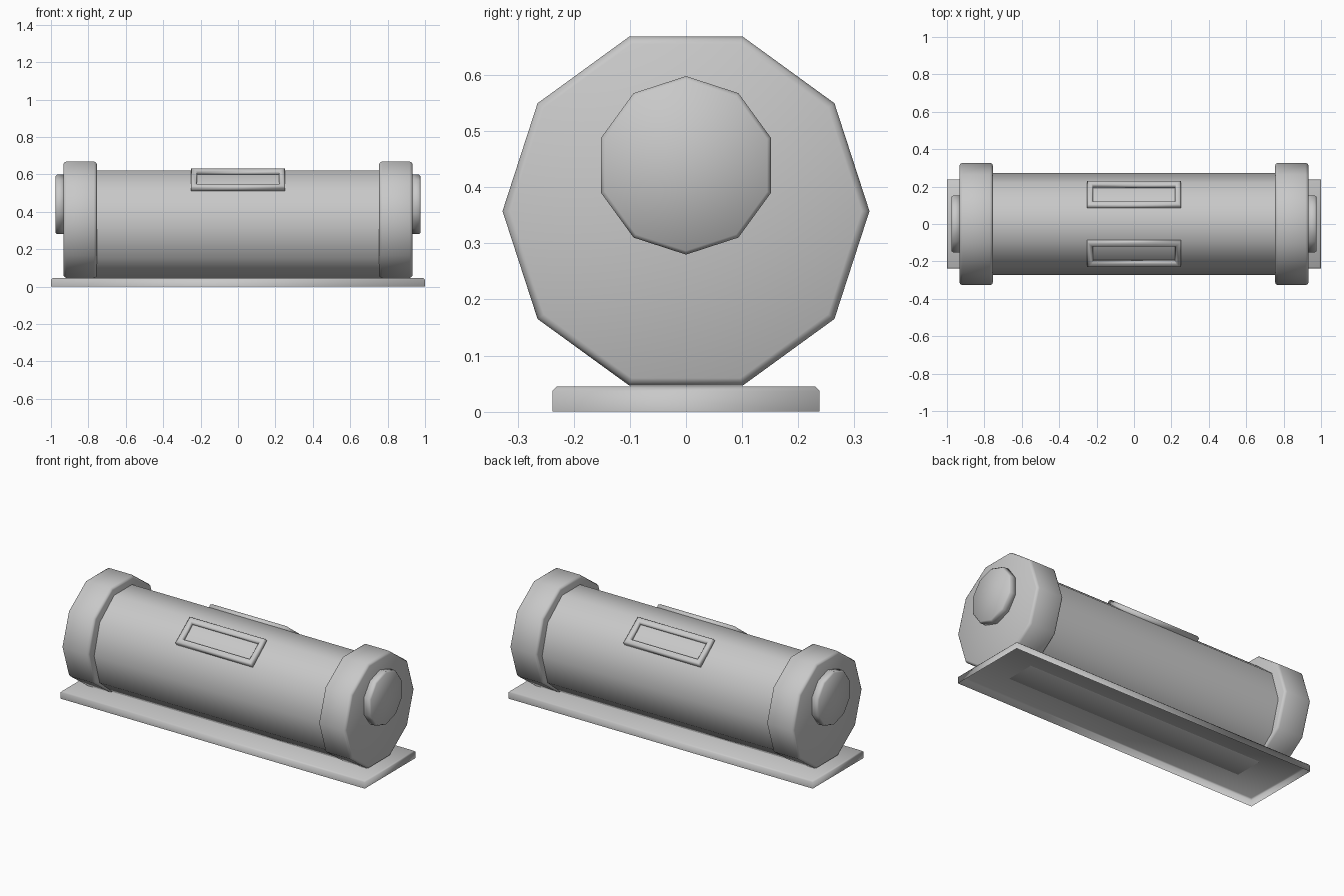
import bpy, bmesh
from math import sin, cos, pi, radians
from mathutils import Matrix, Vector

if "Cube" in bpy.data.objects:
    bpy.data.objects.remove(bpy.data.objects["Cube"], do_unlink=True)

grey = bpy.data.materials.new("plain_grey")
grey.use_nodes = True
grey.diffuse_color = (0.58, 0.58, 0.58, 1)
grey.node_tree.nodes["Principled BSDF"].inputs["Base Color"].default_value = grey.diffuse_color


def finish(bm, name):
    """Turn a bmesh into a smooth shaded grey object."""
    bmesh.ops.recalc_face_normals(bm, faces=bm.faces)
    for f in bm.faces:
        f.smooth = True
    mesh = bpy.data.meshes.new(name)
    bm.to_mesh(mesh)
    bm.free()
    mesh.materials.append(grey)
    obj = bpy.data.objects.new(name, mesh)
    bpy.context.collection.objects.link(obj)
    return obj


def bridge(bm, a, b):
    for i in range(len(a)):
        j = (i + 1) % len(a)
        bm.faces.new((a[i], a[j], b[j], b[i]))


def decagon_loft(name, rings, z, phase=0.0, ends=True):
    """Ten-sided loft along x; each ring is (x, y radius, z radius)."""
    bm = bmesh.new()
    loops = [[bm.verts.new((x, ry * cos(phase + i * pi / 5), z + rz * sin(phase + i * pi / 5)))
              for i in range(10)] for x, ry, rz in rings]
    for a, b in zip(loops, loops[1:]):
        bridge(bm, a, b)
    if ends:
        bm.faces.new(loops[0])
        bm.faces.new(loops[-1])
    return finish(bm, name)


def frame(name, side):
    """Rounded rectangular rim lying on an upper sloping facet."""
    bm = bmesh.new()
    profile = [(0.25, 0.085, -0.03), (0.25, 0.085, 0.0), (0.243, 0.078, 0.007),
               (0.227, 0.060, 0.007), (0.22, 0.053, 0.0), (0.22, 0.053, -0.03)]
    loops = [[bm.verts.new((sx * u, sy * v, w)) for sx, sy in ((1, 1), (-1, 1), (-1, -1), (1, -1))]
             for u, v, w in profile]
    for a, b in zip(loops, loops[1:] + loops[:1]):
        bridge(bm, a, b)
    place = Matrix.Translation((0, side * 0.1625, 0.58)) @ Matrix.Rotation(radians(-37 * side), 4, 'X')
    bm.transform(place)
    return finish(bm, name)


# Base plate: open underneath, with a chamfered top rim
bm = bmesh.new()
bmesh.ops.create_cube(bm, size=1, matrix=Matrix.LocRotScale(
    Vector((0, 0, 0.0225)), None, Vector((2, 0.476, 0.045))))
bmesh.ops.recalc_face_normals(bm, faces=bm.faces)
top = [e for e in bm.edges if all(v.co.z > 0.04 for v in e.verts)]
bmesh.ops.bevel(bm, geom=top, offset=0.008, segments=1, affect='EDGES')
bottom = [f for f in bm.faces if all(v.co.z < 0.001 for v in f.verts)]
bmesh.ops.delete(bm, geom=bottom, context='FACES')
finish(bm, "base_plate")

# Long barrel resting on the plate
decagon_loft("barrel", [(-0.78, 0.272, 0.304), (0.78, 0.272, 0.304)], 0.331, ends=False)

# End collars and their raised round knobs
for label, s in (("left", 1), ("right", -1)):
    decagon_loft(label + "_end_collar",
                 [(s * x, r, r) for x, r in
                  ((0.755, 0.313), (0.759, 0.322), (0.77, 0.327),
                   (0.917, 0.327), (0.928, 0.322), (0.933, 0.313))], 0.3575)
    decagon_loft(label + "_end_knob",
                 [(s * x, r, r) for x, r in
                  ((0.925, 0.159), (0.968, 0.159), (0.976, 0.152))], 0.439, phase=pi / 2)

# Rectangular rims on the front and back upper facets
frame("front_rim", -1)
frame("back_rim", 1)
